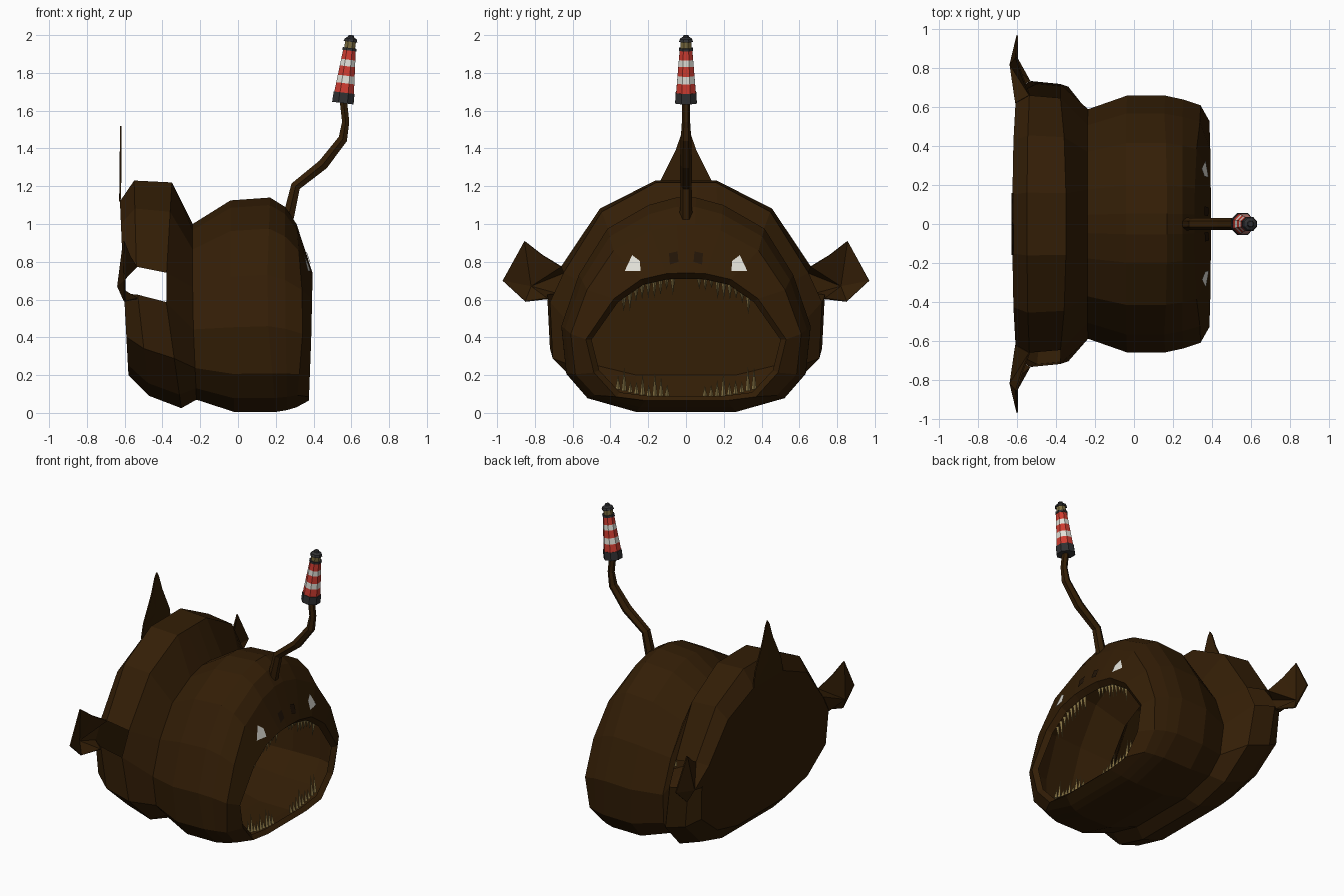
import bpy, bmesh, math, random
from mathutils import Vector
from mathutils.bvhtree import BVHTree

if "Cube" in bpy.data.objects:
    bpy.data.objects.remove(bpy.data.objects["Cube"])

random.seed(4)


def material(name, rgb):
    m = bpy.data.materials.new(name)
    m.diffuse_color = (*rgb, 1)
    m.use_nodes = True
    m.node_tree.nodes["Principled BSDF"].inputs["Base Color"].default_value = m.diffuse_color
    return m


BROWN = material("dark brown skin", (0.033, 0.0128, 0.0018))
NOSTRIL = material("deep brown", (0.016, 0.007, 0.002))
WHITE = material("off white", (0.75, 0.74, 0.68))
RED = material("red", (0.62, 0.045, 0.03))
GREY = material("charcoal", (0.03, 0.03, 0.032))
TOOTH = material("dull yellow", (0.23, 0.165, 0.055))
BRASS = material("brass glass", (0.2, 0.15, 0.05))


def finish(name, bm, mat, normals=True):
    if normals:
        bmesh.ops.recalc_face_normals(bm, faces=bm.faces)
    me = bpy.data.meshes.new(name)
    bm.to_mesh(me)
    me.materials.append(mat)
    ob = bpy.data.objects.new(name, me)
    bpy.context.collection.objects.link(ob)
    return ob


# half cross-sections from bottom to top: (share of half width, share of height)
BARREL = [(.4, 0), (.79, .065), (.96, .18), (1, .4), (.86, .64), (.63, .855), (.3, .965), (.08, 1)]
COLLAR = [(.38, 0), (.71, .06), (.98, .22), (1, .47), (.9, .6), (.62, .87), (.22, 1), (.08, 1)]
MOUTH = [(.4, 0), (.7, .03), (.92, .22), (1, .48), (.72, .8), (.45, .95), (.2, .995), (.06, 1)]


def section(shape, w, z0, z1, xb, xm, xt):
    """Ring of points; x runs from xb (bottom) over xm (middle) to xt (top)."""
    half = []
    for u, v in shape:
        x = xb + (xm - xb) * v * 2 if v < .5 else xm + (xt - xm) * (v - .5) * 2
        half.append((x, u * w, z0 + v * (z1 - z0)))
    return half + [(x, -y, z) for x, y, z in reversed(half)]


def loft(sections, cap_end=True, holes=()):
    bm = bmesh.new()
    rings = [[bm.verts.new(p) for p in s] for s in sections]
    for i, (a, b) in enumerate(zip(rings, rings[1:])):
        n = len(a)
        for k in range(n):
            if (i, k) not in holes:
                bm.faces.new((a[k], a[(k + 1) % n], b[(k + 1) % n], b[k]))
    if cap_end:
        bm.faces.new(rings[-1])
    return bm


# hollow head with open mouth
head = loft([
    section(BARREL, .59, .07, 1.0, -.22, -.24, -.24),
    section(BARREL, .66, .005, 1.125, -.02, -.04, -.04),
    section(BARREL, .66, .005, 1.14, .2, .15, .17),
    section(BARREL, .64, .015, 1.09, .26, .25, .25),
    section(BARREL, .61, .03, 1.0, .31, .35, .31),
    section(MOUTH, .53, .065, .74, .375, .388, .395),
    section(MOUTH, .5, .09, .71, .35, .36, .36),
], cap_end=False)
bmesh.ops.recalc_face_normals(head, faces=head.faces)
tree = BVHTree.FromBMesh(head)
finish("head", head, BROWN)

# rear collar with a gill opening on both sides
collar = loft([
    section(BARREL, .59, .07, 1.0, -.22, -.24, -.24),
    section(COLLAR, .72, .025, 1.22, -.3, -.385, -.35),
    section(COLLAR, .735, .09, 1.23, -.47, -.535, -.55),
    section(COLLAR, .69, .2, 1.12, -.58, -.605, -.625),
], holes={(1, 3), (1, 11), (2, 3), (2, 11)})
finish("rear_collar", collar, BROWN)


def sheet(name, hub, rim):
    """Thin fin: triangles fanned from a hub point."""
    bm = bmesh.new()
    h = bm.verts.new(hub)
    vs = [bm.verts.new(p) for p in rim]
    for a, b in zip(vs, vs[1:] + vs[:1]):
        bm.faces.new((h, a, b))
    ob = finish(name, bm, BROWN)
    mod = ob.modifiers.new("thickness", 'SOLIDIFY')
    mod.thickness = .008
    mod.offset = 0


# back fin and scooped side fins
sheet("back_fin", (-.624, 0, 1.25),
      [(-.625, -.16, 1.12), (-.622, -.14, 1.22), (-.62, -.055, 1.39), (-.62, -.02, 1.49),
       (-.62, 0, 1.52), (-.62, .02, 1.49), (-.62, .055, 1.39), (-.622, .14, 1.22),
       (-.625, .16, 1.12)])
for side, s in (("left", 1), ("right", -1)):
    sheet(side + "_side_fin", (-.636, s * .82, .67),
          [(-.537, s * .662, .775), (-.575, s * .76, .835), (-.605, s * .855, .91),
           (-.6, s * .97, .7), (-.6, s * .85, .59), (-.535, s * .735, .605),
           (-.605, s * .69, .633), (-.608, s * .622, .752)])


def plate(name, corners, mat):
    """Flat mark laid on the face of the head."""
    bm = bmesh.new()
    vs = []
    for y, z in corners:
        hit = tree.ray_cast(Vector((2, y, z)), Vector((-1, 0, 0)))[0]
        vs.append(bm.verts.new((hit.x + .006, y, z)))
    f = bm.faces.new(vs)
    f.normal_update()
    if f.normal.x < 0:
        f.normal_flip()
    finish(name, bm, mat, False)


# eyes and nostrils
for side, s in (("left", 1), ("right", -1)):
    plate(side + "_eye", [(s * .24, .75), (s * .325, .75), (s * .285, .835), (s * .245, .805)], WHITE)
    plate(side + "_nostril", [(s * .04, .8), (s * .085, .785), (s * .09, .845), (s * .045, .855)], NOSTRIL)

# teeth
teeth = bmesh.new()


def tooth(x, y, z, h, r=.014):
    base = [teeth.verts.new((x + r * math.cos(a), y + r * math.sin(a), z))
            for a in (0, math.pi / 2, math.pi, math.pi * 1.5)]
    tip = teeth.verts.new((x - .01, y, z + h))
    teeth.faces.new(base)
    for i in range(4):
        teeth.faces.new((base[i], base[(i + 1) % 4], tip))


for s in (1, -1):
    for i in range(9):
        t = i / 8
        y = .07 + .26 * t
        tooth(.345, s * y, .72 - .1 * t ** 2, -random.uniform(.05, .11))
        y = .1 + .26 * t
        tooth(.335, s * y, .085 + .04 * t ** 2, random.uniform(.05, .14))
finish("teeth", teeth, TOOTH)


def tube(name, path, mat, sides=8):
    """Tube in the xz plane through points (x, z, radius)."""
    bm = bmesh.new()
    rings = []
    for i, (x, z, r) in enumerate(path):
        a, b = path[max(i - 1, 0)], path[min(i + 1, len(path) - 1)]
        d = Vector((b[0] - a[0], 0, b[1] - a[1])).normalized()
        side = Vector((d.z, 0, -d.x))
        rings.append([bm.verts.new(Vector((x, 0, z)) + side * r * math.cos(t) + Vector((0, r * math.sin(t), 0)))
                      for t in (2 * math.pi * (k + .5) / sides for k in range(sides))])
    for a, b in zip(rings, rings[1:]):
        for k in range(sides):
            bm.faces.new((a[k], a[(k + 1) % sides], b[(k + 1) % sides], b[k]))
    bm.faces.new(rings[0])
    bm.faces.new(rings[-1])
    finish(name, bm, mat)


# lure stalk
tube("lure_stalk", [(.265, 1.03, .034), (.305, 1.2, .03), (.45, 1.315, .032),
                    (.555, 1.45, .028), (.57, 1.54, .022), (.557, 1.66, .022)], BROWN, 6)


# striped lighthouse on the stalk, built along a leaning axis
def tower(name, levels, mat):
    tube(name, [(.555 + .125 * (z - 1.64), z, r) for z, r in levels], mat)


tower("tower_base", [(1.64, .062), (1.695, .06)], GREY)
bands = [1.695, 1.745, 1.785, 1.835, 1.87, 1.92]
for i, (a, b) in enumerate(zip(bands, bands[1:])):
    ra, rb = (.057 - (z - 1.69) * .09 for z in (a, b))
    tower("tower_band_%d" % (i + 1), [(a, ra), (b, rb)], WHITE if i % 2 else RED)
tower("gallery", [(1.918, .04), (1.932, .04)], GREY)
tower("lantern", [(1.93, .031), (1.968, .031)], BRASS)
tower("lantern_roof", [(1.965, .04), (1.98, .034), (1.99, .018), (2.0, .014)], GREY)
